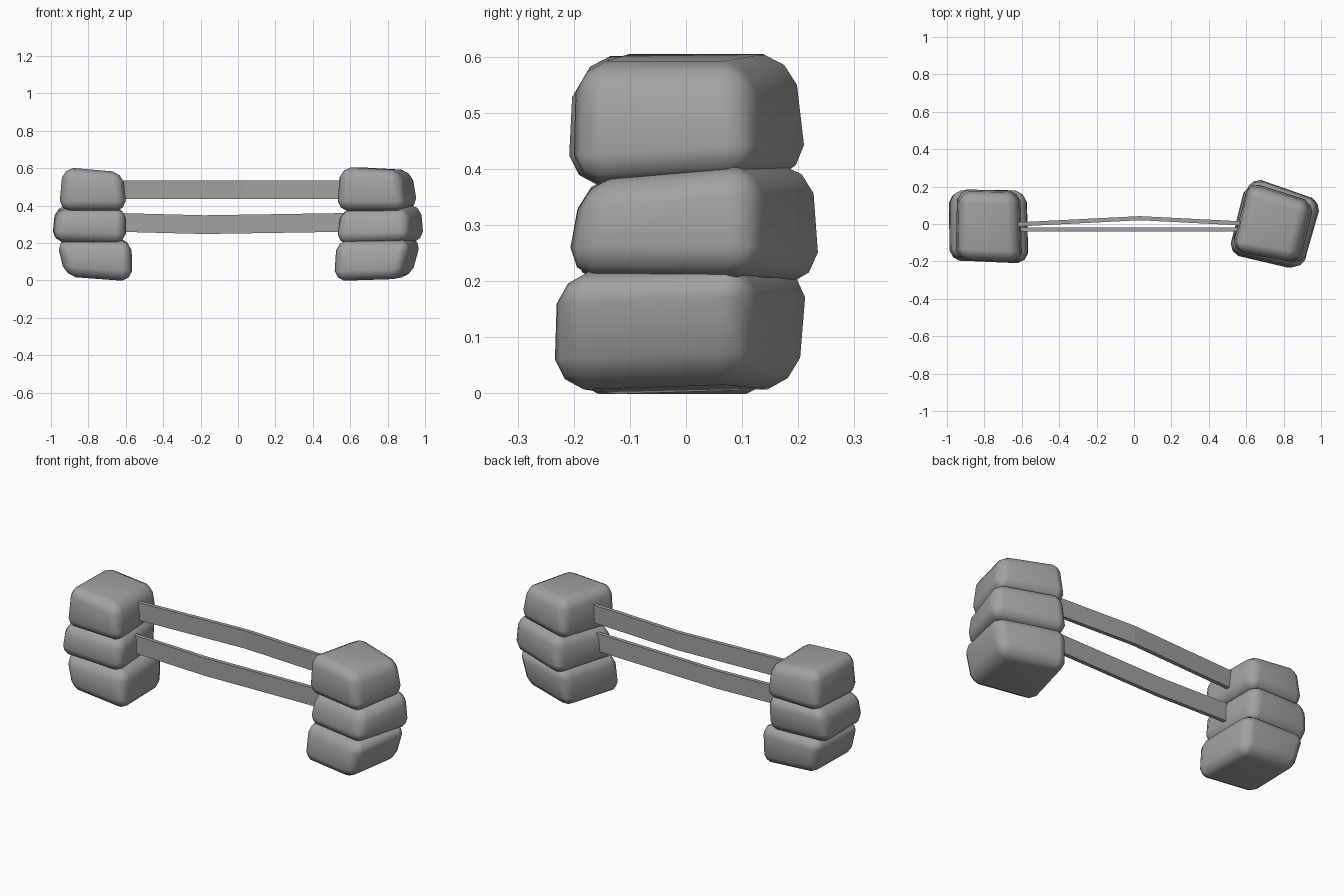
import bpy
import bmesh
from math import radians
from mathutils import Matrix, Vector

default_cube = bpy.data.objects.get("Cube")
if default_cube:
    bpy.data.objects.remove(default_cube, do_unlink=True)

# One plain grey for the whole fence
stone_grey = bpy.data.materials.new("stone_grey")
stone_grey.use_nodes = True
stone_grey.diffuse_color = (0.36, 0.36, 0.36, 1)
stone_grey.node_tree.nodes["Principled BSDF"].inputs["Base Color"].default_value = stone_grey.diffuse_color


def add_object(name, bm):
    """Turn a bmesh into a named object with consistent outward normals."""
    bmesh.ops.recalc_face_normals(bm, faces=bm.faces[:])
    mesh = bpy.data.meshes.new(name)
    bm.to_mesh(mesh)
    bm.free()
    mesh.materials.append(stone_grey)
    obj = bpy.data.objects.new(name, mesh)
    bpy.context.collection.objects.link(obj)
    return obj


def skin_rings(rings):
    """Join four-cornered rings into a closed solid."""
    bm = bmesh.new()
    loops = [[bm.verts.new(point) for point in ring] for ring in rings]
    bm.faces.new(loops[0])
    bm.faces.new(loops[-1])
    for lower, upper in zip(loops, loops[1:]):
        for i in range(4):
            j = (i + 1) % 4
            bm.faces.new((lower[i], lower[j], upper[j], upper[i]))
    return bm


def stone_ring(extent, height, slope, worn):
    """Four corners of a sloped outline, each worn inwards by its own amount."""
    x0, x1, y0, y1 = extent
    slope_x, slope_y = slope
    corners = ((x0, y0, 1, 1), (x1, y0, -1, 1), (x1, y1, -1, -1), (x0, y1, 1, -1))
    return [Vector((x + in_x * wear, y + in_y * wear, height + slope_x * x + slope_y * y))
            for (x, y, in_x, in_y), wear in zip(corners, worn)]


def add_stone(name, centre_x, turn, worn, bottom, top):
    """A tapered, leaning block with softened edges; bottom and top are (extent, height, slope)."""
    bm = skin_rings([stone_ring(*bottom, worn), stone_ring(*top, worn)])
    place = Matrix.Translation((centre_x, 0, 0)) @ Matrix.Rotation(radians(turn), 4, "Z")
    bm.transform(place)
    obj = add_object(name, bm)
    obj.data.shade_smooth()
    bevel = obj.modifiers.new("soft_edges", "BEVEL")
    bevel.width = 0.055
    bevel.segments = 2
    bevel.profile = 0.42
    bevel.limit_method = "NONE"
    normals = obj.modifiers.new("even_shading", "WEIGHTED_NORMAL")
    normals.weight = 30


# Right pillar, almost square to the rails
RIGHT_X, RIGHT_TURN = -0.78, -1
RIGHT_WEAR = (0.01, 0, 0.015, 0.012)
add_stone("right_bottom_stone", RIGHT_X, RIGHT_TURN, RIGHT_WEAR,
          ((-0.15, 0.22, -0.21, 0.18), 0.01, (-0.07, 0)),
          ((-0.2, 0.215, -0.2, 0.2), 0.22, (0, 0.03)))
add_stone("right_middle_stone", RIGHT_X, RIGHT_TURN + 2, RIGHT_WEAR,
          ((-0.225, 0.18, -0.21, 0.18), 0.2, (-0.03, 0)),
          ((-0.205, 0.18, -0.19, 0.2), 0.395, (0, 0.05)))
add_stone("right_top_stone", RIGHT_X, RIGHT_TURN, RIGHT_WEAR,
          ((-0.185, 0.19, -0.21, 0.2), 0.375, (0, 0.03)),
          ((-0.165, 0.17, -0.2, 0.18), 0.592, (-0.08, 0)))

# Left pillar, twisted clockwise
LEFT_X, LEFT_TURN = 0.757, -14
add_stone("left_bottom_stone", LEFT_X, LEFT_TURN, (0, 0.005, 0.022, 0),
          ((-0.21, 0.17, -0.22, 0.17), 0.008, (0.03, 0.03)),
          ((-0.2, 0.222, -0.2, 0.19), 0.22, (0, 0.03)))
add_stone("left_middle_stone", LEFT_X, LEFT_TURN - 2, (0, 0.022, 0.022, 0),
          ((-0.2, 0.23, -0.2, 0.21), 0.2, (0.03, 0)),
          ((-0.18, 0.215, -0.17, 0.2), 0.395, (0, 0.08)))
add_stone("left_top_stone", LEFT_X, LEFT_TURN, (0, 0.022, 0.022, 0),
          ((-0.2, 0.205, -0.195, 0.19), 0.378, (0, 0.05)),
          ((-0.18, 0.175, -0.195, 0.17), 0.598, (-0.05, 0)))


def add_rail(name, path, height=0.1, thickness=0.022):
    """A thin plank following points that mark the middle of its section."""
    h, t = height / 2, thickness / 2
    section = ((-t, -h), (t, -h), (t, h), (-t, h))
    add_object(name, skin_rings([[(x, y + dy, z + dz) for dy, dz in section]
                                 for x, y, z in path]))


# Upper rail bows backward, lower rail sags
add_rail("upper_rail", ((-0.68, -0.005, 0.484), (0.03, 0.031, 0.484), (0.64, 0, 0.484)))
add_rail("lower_rail", ((-0.68, -0.03, 0.311), (-0.18, -0.03, 0.298), (0.64, -0.03, 0.311)))
